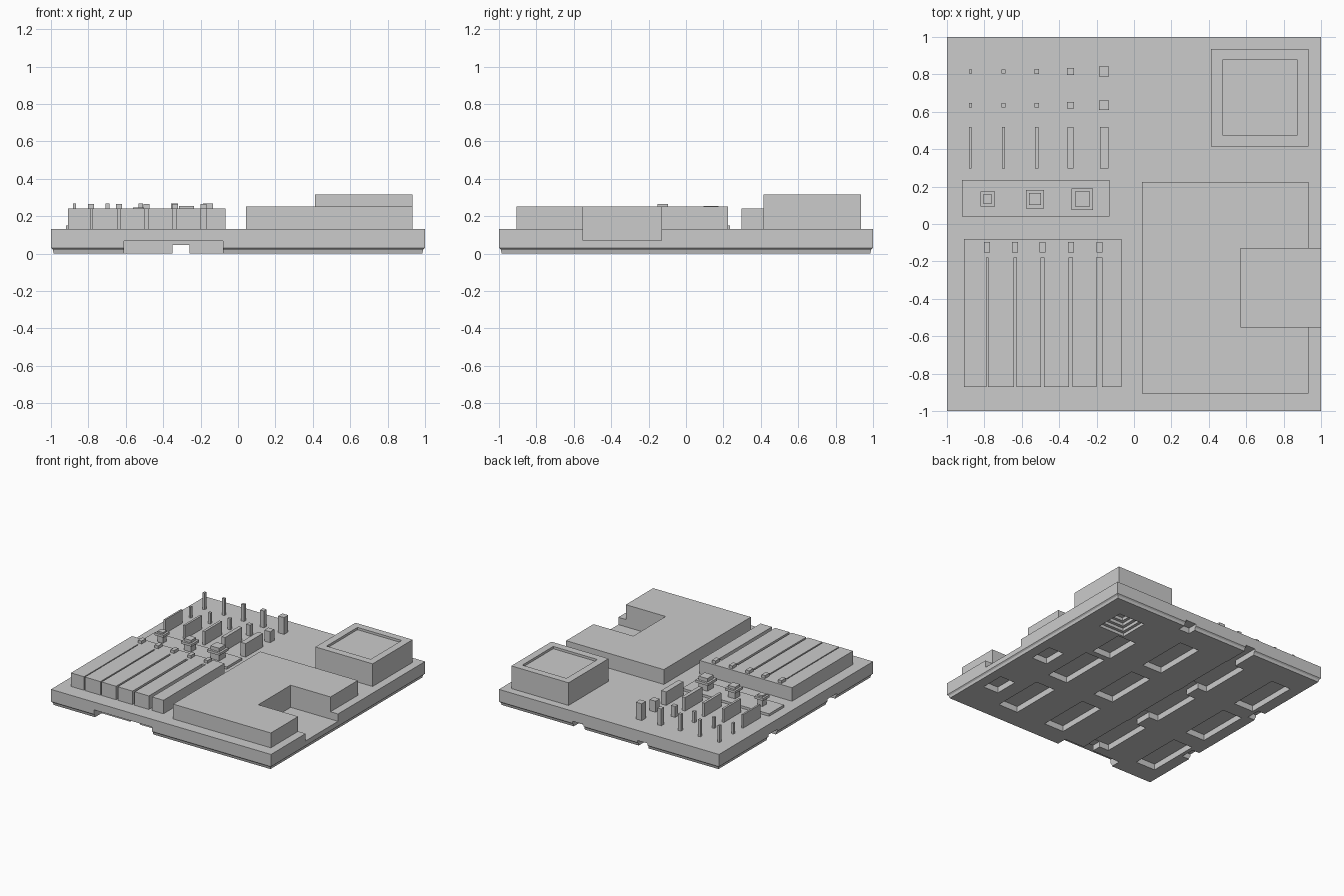
import bpy, bmesh

cube = bpy.data.objects.get("Cube")
if cube:
    bpy.data.objects.remove(cube)

grey = bpy.data.materials.new("plain_grey")
grey.use_nodes = True
grey.diffuse_color = (0.6, 0.6, 0.6, 1)
grey.node_tree.nodes["Principled BSDF"].inputs["Base Color"].default_value = (0.6, 0.6, 0.6, 1)


def boxes(name, specs):
    """One object made of boxes given as (x0, x1, y0, y1, z0, z1)."""
    bm = bmesh.new()
    for x0, x1, y0, y1, z0, z1 in specs:
        for v in bmesh.ops.create_cube(bm, size=1)["verts"]:
            v.co.x = x1 if v.co.x > 0 else x0
            v.co.y = y1 if v.co.y > 0 else y0
            v.co.z = z1 if v.co.z > 0 else z0
    mesh = bpy.data.meshes.new(name)
    bm.to_mesh(mesh)
    bm.free()
    mesh.materials.append(grey)
    ob = bpy.data.objects.new(name, mesh)
    bpy.context.collection.objects.link(ob)
    return ob


def post(x, y, w, d, z0, z1):
    """Box limits from a centre and a size."""
    return (x - w / 2, x + w / 2, y - d / 2, y + d / 2, z0, z1)


def cut(target, specs):
    cutter = boxes(target.name + "_cutter", specs)
    cutter.hide_render = True
    cutter.hide_viewport = True
    cutter.display_type = "WIRE"
    mod = target.modifiers.new("cut", "BOOLEAN")
    mod.operation = "DIFFERENCE"
    mod.solver = "EXACT"
    mod.use_self = True
    mod.object = cutter


TOP = 0.13
side_notch = (0.57, 1.1, -0.55, -0.13, 0.07, 0.4)

# Base plate with a stepped lower rim
base = boxes("base_plate", [(-1, 1, -1, 1, 0.03, TOP)])
bm = bmesh.new()
bm.from_mesh(base.data)
for size, z in ((0.99, 0.02), (0.985, 0.0)):
    bottom = min(bm.faces, key=lambda f: f.calc_center_median().z)
    new = bmesh.ops.extrude_discrete_faces(bm, faces=[bottom])["faces"][0]
    for v in new.verts:
        v.co.x = size if v.co.x > 0 else -size
        v.co.y = size if v.co.y > 0 else -size
        v.co.z = z
bm.to_mesh(base.data)
bm.free()

# Underside: side notch, front recess, long channel, pocket grid and stepped pocket
under = [side_notch,
         (-0.61, -0.08, -1.1, -0.9, -0.1, 0.066),
         (-0.35, -0.26, -1.1, 1.1, -0.1, 0.047),
         post(0.53, 0.4, 0.17, 0.3, -0.1, 0.049)]
for x in (-0.8, -0.345, 0.1, 0.55):
    for y in (-0.6, -0.02, 0.55):
        if x < 0.5 or y < 0.5:
            under.append(post(x, y, 0.18, 0.44, -0.1, 0.049))
for y in (-0.02, -0.59):
    under.append(post(0.83, y, 0.14, 0.2, -0.1, 0.049))
for y in (-0.47, 0.3):
    under.append(post(-1, y, 0.16, 0.12, -0.1, 0.047))
under.append(post(0.28, 1, 0.1, 0.16, -0.1, 0.047))
for i in range(4):
    size = 0.24 - 0.05 * i
    under.append(post(0.7, 0.69, size, size, -0.1, 0.025 * (i + 1)))
cut(base, under)

# Large block with the side notch
block = boxes("large_block", [(0.044, 0.932, -0.905, 0.225, TOP, 0.252)])
cut(block, [side_notch])

# Tall block with a shallow square recess
tall = boxes("tall_block", [(0.413, 0.933, 0.415, 0.935, TOP, 0.316)])
cut(tall, [(0.472, 0.874, 0.475, 0.877, 0.297, 0.4)])

# Comb of fingers separated by widening gaps
gaps = [(-0.785, 0.008), (-0.635, 0.011), (-0.49, 0.015), (-0.338, 0.02), (-0.185, 0.03)]
comb = boxes("finger_comb", [(-0.908, -0.067, -0.872, -0.08, TOP, 0.241)])
cut(comb, [(x - w / 2, x + w / 2, -1, -0.18, TOP - 0.05, 0.4) for x, w in gaps])
boxes("comb_markers", [post(x, -0.125, 0.032, 0.055, 0.241, 0.265) for x, w in gaps])

# Rows of pins and thin walls of growing thickness
columns = [(-0.875, 0.017), (-0.698, 0.021), (-0.52, 0.025), (-0.34, 0.036), (-0.16, 0.053)]
boxes("tall_pins", [post(x, 0.815, w, max(w, 0.022), TOP, 0.268) for x, w in columns])
boxes("short_pins", [post(x, 0.635, w, max(w, 0.022), TOP, 0.22) for x, w in columns])
boxes("thin_walls", [post(x, 0.407, w * 0.85, 0.222, TOP, 0.241) for x, w in columns])

# Low strip with three flanged studs
boxes("stud_strip", [(-0.92, -0.13, 0.04, 0.235, TOP, 0.15)])
for i in range(3):
    x = -0.782 + 0.253 * i
    stem, flange = 0.048 + 0.016 * i, 0.08 + 0.018 * i
    boxes("stud_stem", [post(x, 0.133, stem, stem, 0.15, 0.238 + 0.008 * i)])
    boxes("stud_flange", [post(x, 0.133, flange, flange, 0.205, 0.225)])
